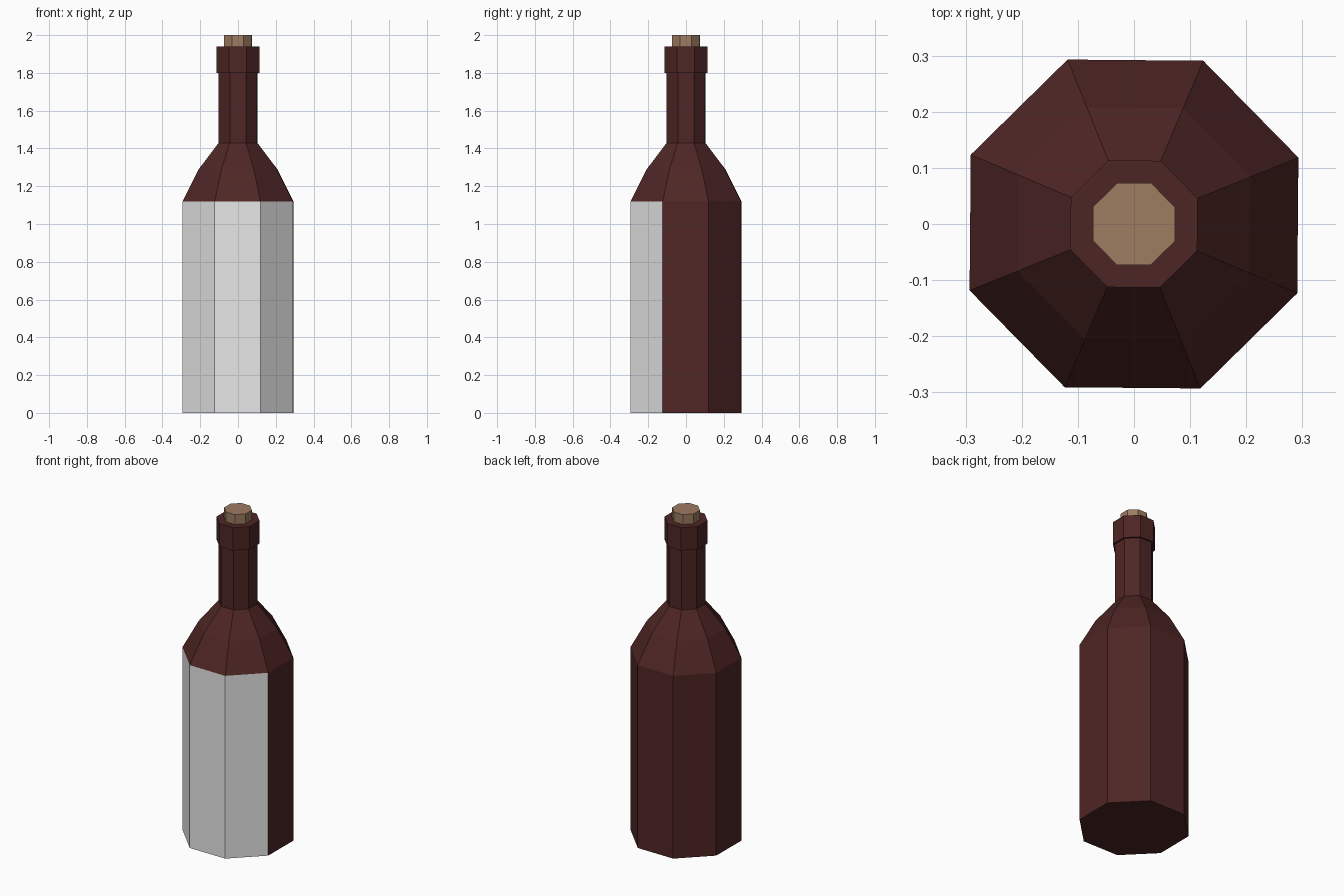
import bpy, bmesh, math

if "Cube" in bpy.data.objects:
    bpy.data.objects.remove(bpy.data.objects["Cube"])

def material(name, rgb):
    m = bpy.data.materials.new(name)
    m.diffuse_color = (*rgb, 1)
    m.use_nodes = True
    m.node_tree.nodes["Principled BSDF"].inputs["Base Color"].default_value = m.diffuse_color
    return m

glass = material("dark red glass", (0.076, 0.019, 0.018))
label = material("white label", (0.8, 0.8, 0.8))
cork = material("cork brown", (0.34, 0.2, 0.12))

SIDES = 8
TURN = math.radians(22.5 - 0.5)

def lathe(name, profile, mats):
    """Eight-sided turned solid; profile holds (flat-to-centre distance, z)."""
    bm = bmesh.new()
    rings = []
    for apothem, z in profile:
        r = apothem / math.cos(math.pi / SIDES)
        rings.append([bm.verts.new((r * math.cos(TURN + i * math.tau / SIDES),
                                    r * math.sin(TURN + i * math.tau / SIDES), z))
                      for i in range(SIDES)])
    for a, b in zip(rings, rings[1:]):
        for i in range(SIDES):
            j = (i + 1) % SIDES
            bm.faces.new((a[i], a[j], b[j], b[i]))
    bm.faces.new(rings[0][::-1])
    bm.faces.new(rings[-1])
    bmesh.ops.recalc_face_normals(bm, faces=bm.faces[:])
    me = bpy.data.meshes.new(name)
    bm.to_mesh(me)
    bm.free()
    for m in mats:
        me.materials.append(m)
    ob = bpy.data.objects.new(name, me)
    bpy.context.collection.objects.link(ob)
    return ob

# Bottle: body, two-step shoulder, neck and collar
bottle = lathe("bottle", [(0.292, 0), (0.292, 1.12), (0.207, 1.29), (0.102, 1.43),
                          (0.102, 1.80), (0.113, 1.80), (0.113, 1.94)], [glass, label])

# Label covers the three front-facing body sides
for p in bottle.data.polygons:
    if p.normal.y < -0.5 and p.center.z < 1.0 and abs(p.normal.z) < 0.1:
        p.material_index = 1

# Stopper standing out of the collar
lathe("cork_stopper", [(0.073, 1.90), (0.073, 2.0)], [cork])
